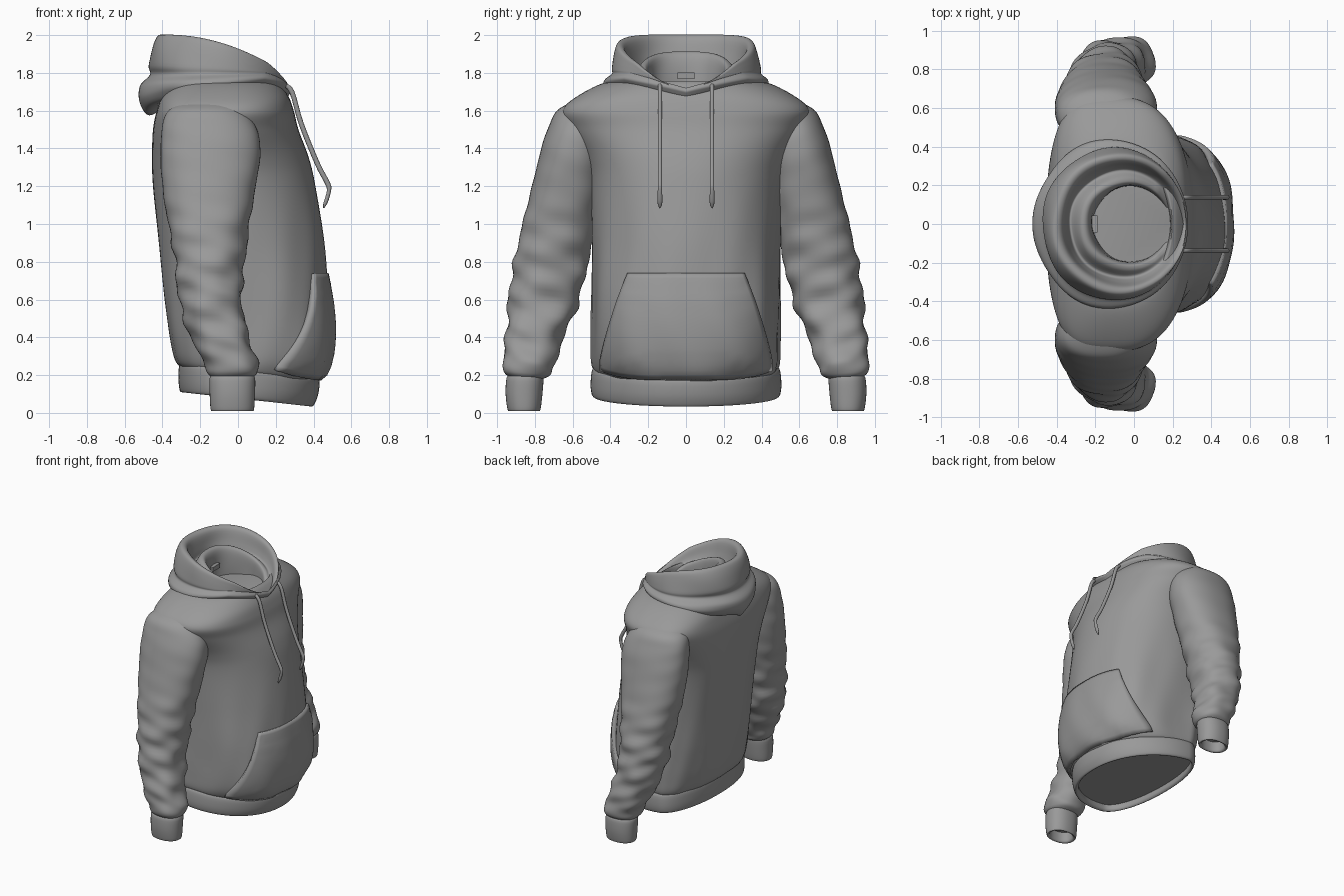
import bpy, bmesh, math

old = bpy.data.objects.get("Cube")
if old:
    bpy.data.objects.remove(old)

GREY = (0.32, 0.32, 0.32, 1)
mat = bpy.data.materials.new("grey fabric")
mat.use_nodes = True
mat.diffuse_color = GREY
bsdf = mat.node_tree.nodes["Principled BSDF"]
bsdf.inputs["Base Color"].default_value = GREY
bsdf.inputs["Roughness"].default_value = 0.9


def finish(name, bm, angle=50):
    bmesh.ops.recalc_face_normals(bm, faces=bm.faces)
    me = bpy.data.meshes.new(name)
    bm.to_mesh(me)
    bm.free()
    me.materials.append(mat)
    ob = bpy.data.objects.new(name, me)
    bpy.context.collection.objects.link(ob)
    bpy.ops.object.select_all(action='DESELECT')
    ob.select_set(True)
    bpy.context.view_layer.objects.active = ob
    bpy.ops.object.shade_smooth_by_angle(angle=math.radians(angle))
    return ob


def loft(name, rings, angle=50):
    """Skin closed rings of points and cap both ends."""
    bm = bmesh.new()
    vs = [[bm.verts.new(p) for p in r] for r in rings]
    n = len(vs[0])
    for a, b in zip(vs, vs[1:]):
        for i in range(n):
            j = (i + 1) % n
            bm.faces.new((a[i], a[j], b[j], b[i]))
    bm.faces.new(vs[0])
    bm.faces.new(vs[-1])
    return finish(name, bm, angle)


def smooth_rows(rows, steps):
    """Catmull-Rom interpolation between rows of parameters."""
    out = []
    for i in range(len(rows) - 1):
        quad = [rows[max(i - 1, 0)], rows[i], rows[i + 1], rows[min(i + 2, len(rows) - 1)]]
        for k in range(steps):
            t = k / steps
            out.append([b + t / 2 * (c - a + t * (2*a - 5*b + 4*c - d + t * (3*(b - c) + d - a)))
                        for a, b, c, d in zip(*quad)])
    return out + [list(rows[-1])]


def spow(v, e):
    return math.copysign(abs(v) ** e, v)


def angles(n):
    return [math.tau * i / n for i in range(n)]


def tilt(x, z):
    # the waist drops toward the front
    return z - 0.11 * (x - 0.06) * max(0, min(1, (0.6 - z) / 0.3))


# ---- torso: z, back x, front x, half width, front and back squareness
XC = -0.1
body = smooth_rows([
    (.19, -.28, .39, .46, 2.1, 2.1), (.23, -.33, .445, .495, 2.2, 2.1),
    (.35, -.36, .47, .50, 2.6, 2.2), (.6, -.39, .47, .50, 2.6, 2.3),
    (.9, -.42, .455, .50, 2.3, 2.4), (1.2, -.45, .41, .51, 2.2, 2.6),
    (1.35, -.455, .375, .545, 2.2, 2.9), (1.5, -.45, .32, .625, 2.3, 3.2),
    (1.6, -.43, .295, .655, 2.5, 3.5), (1.68, -.40, .265, .57, 2.6, 3.2),
    (1.75, -.34, .21, .42, 2.3, 2.5), (1.72, -.30, .19, .33, 2, 2),
    (1.42, -.26, .18, .27, 2, 2)], 8)


def body_ring(z, xb, xf, ry, nf, nb, fold=0.0):
    pts = []
    for t in angles(96):
        c, s = math.cos(t), math.sin(t)
        n = nf if c > 0 else nb
        k = 1 + fold * (math.sin(7*t + 3*z) + 0.6 * math.sin(13*t - 5*z))
        x = XC + k * (xf - XC if c > 0 else XC - xb) * spow(c, 2 / n)
        pts.append((x, k * ry * spow(s, 2 / n), tilt(x, z)))
    return pts


def front_x(y, z):
    row = min(body, key=lambda r: abs(r[0] - z))
    return XC + (row[2] - XC) * max(0, 1 - abs(y / row[3]) ** row[4]) ** (1 / row[4])


loft("torso", [body_ring(*r, fold=0.012 * max(0, 1 - abs(r[0] - 0.45) / 0.8)) for r in body])

# ---- ribbed waistband with a recessed underside
loft("waistband", [body_ring(*r, 2.1, 2.1) for r in smooth_rows([
    (.23, -.28, .39, .46), (.215, -.31, .43, .495), (.14, -.315, .425, .505),
    (.085, -.31, .405, .50), (.07, -.30, .39, .485), (.085, -.285, .375, .47),
    (.12, -.285, .375, .47)], 4)])

# ---- kangaroo pocket following the belly, sagging in the middle
bm = bmesh.new()
NU, NV = 36, 20
grid = []
for j in range(NV + 1):
    v = j / NV
    half = 0.45 - 0.145 * max(0, (v - 0.1) / 0.9) ** 1.2
    row = []
    for i in range(NU + 1):
        u = 2 * i / NU - 1
        bottom = 0.21 + 0.05 * u ** 4
        y, z = u * half, bottom + (0.74 - bottom) * v
        puff = 0.014 + 0.03 * math.sin(math.pi * v) + 0.006 * math.sin(9*u + 6*v) * (1 - v)
        row.append(bm.verts.new((front_x(y, z) + puff, y * 1.02, tilt(0.4, z))))
    grid.append(row)
for a, b in zip(grid, grid[1:]):
    for i in range(NU):
        bm.faces.new((a[i], a[i + 1], b[i + 1], b[i]))
pocket = finish("front_pocket", bm)
mod = pocket.modifiers.new("thickness", 'SOLIDIFY')
mod.thickness = 0.04
mod.offset = -1 if pocket.data.polygons[NU // 2].normal.x > 0 else 1

# ---- sleeves and cuffs: z, back x, front x, inner y, outer y
sleeve = smooth_rows([
    (.18, -.13, .07, .77, .93), (.21, -.16, .10, .72, .965), (.27, -.18, .10, .695, .97),
    (.4, -.25, .06, .66, .955), (.6, -.31, .02, .57, .935), (.8, -.335, .035, .52, .905),
    (1.0, -.37, .06, .475, .865), (1.2, -.40, .095, .44, .815), (1.4, -.41, .12, .42, .765),
    (1.52, -.40, .09, .42, .725), (1.6, -.37, .04, .42, .68), (1.65, -.28, -.03, .45, .59)], 8)
cuff = smooth_rows([
    (.20, -.13, .07, .77, .93), (.185, -.15, .09, .755, .95), (.10, -.15, .09, .76, .955),
    (.02, -.145, .085, .77, .945), (.01, -.135, .075, .78, .935), (.025, -.12, .06, .79, .925),
    (.09, -.12, .06, .79, .925)], 4)


def arm_ring(side, z, x0, x1, y0, y1, fold=0.0):
    pts = []
    for t in angles(56):
        k = 1 + fold * (math.sin(30*z + 2*t) + 0.7 * math.sin(47*z - 3*t + 1)
                        + 0.5 * math.sin(5*t + 9*z))
        x = (x0 + x1) / 2 + k * (x1 - x0) / 2 * spow(math.cos(t), 0.9)
        y = (y0 + y1) / 2 + k * (y1 - y0) / 2 * spow(math.sin(t), 0.9)
        pts.append((x, side * y, z + 0.5 * fold * math.sin(t)))
    return pts


for side, label in ((1, "left"), (-1, "right")):
    loft(label + "_sleeve", [
        arm_ring(side, *r, fold=0.04 * max(0, min(1, (1.15 - r[0]) / 0.5, (r[0] - 0.17) / 0.1))
                 + 0.005) for r in sleeve])
    loft(label + "_cuff", [arm_ring(side, *r) for r in cuff])

# ---- lowered hood: back x, front x, half width, back z, front z, slope power, front notch
hood = smooth_rows([
    (-.38, .20, .34, 1.62, 1.74, .35, .06), (-.47, .25, .405, 1.575, 1.745, .35, .08),
    (-.515, .275, .435, 1.64, 1.77, .4, .08), (-.515, .28, .43, 1.73, 1.785, .6, .08),
    (-.465, .27, .395, 1.79, 1.80, 1, .08), (-.475, .27, .395, 1.84, 1.795, 1.5, .08),
    (-.455, .275, .38, 1.94, 1.785, 2, .08), (-.42, .275, .36, 2.0, 1.785, 2.1, .08),
    (-.375, .255, .325, 1.985, 1.775, 2.1, .08), (-.35, .235, .30, 1.89, 1.75, 1.8, .08),
    (-.33, .22, .275, 1.84, 1.74, 1.5, .08), (-.28, .205, .235, 1.91, 1.73, 1.3, .08),
    (-.235, .185, .205, 1.89, 1.71, 1.3, .07), (-.215, .175, .195, 1.76, 1.62, 1, .03),
    (-.205, .17, .19, 1.45, 1.45, 1, 0)], 5)


def hood_ring(x0, x1, ry, zb, zf, e, notch):
    pts = []
    for t in angles(96):
        c, s = math.cos(t), math.sin(t)
        u = (1 + c) / 2
        k = 1 + 0.014 * math.sin(5*t + 14*zb) * (1 - u)
        vee = max(0, 1 - abs(s) / 0.75) if c > 0 else 0
        z = zb + (zf - zb) * u ** e - notch * vee
        pts.append(((x0 + x1) / 2 + k * (x1 - x0) / 2 * c, k * ry * s, z))
    return pts


loft("hood", [hood_ring(*r) for r in hood], 60)

# ---- neck label inside the hood
bm = bmesh.new()
bmesh.ops.create_cube(bm, size=1)
for v in bm.verts:
    v.co = (v.co.x * 0.03 - 0.205, v.co.y * 0.09, v.co.z * 0.035 + 1.785)
finish("neck_label", bm)

# ---- drawstrings with pinched tips: x, z, thickness
cord = smooth_rows([
    (.24, 1.74, 1), (.285, 1.70, 1), (.335, 1.53, 1), (.42, 1.32, 1), (.472, 1.22, 1),
    (.482, 1.18, 1), (.465, 1.115, 1.1), (.455, 1.085, .3)], 4)
for side, label in ((1, "left"), (-1, "right")):
    loft(label + "_drawstring", [
        [(x + 0.012 * w * math.cos(t), side * 0.138 + 0.012 * w * math.sin(t),
          z + 0.006 * w * math.cos(t)) for t in angles(10)] for x, z, w in cord])
